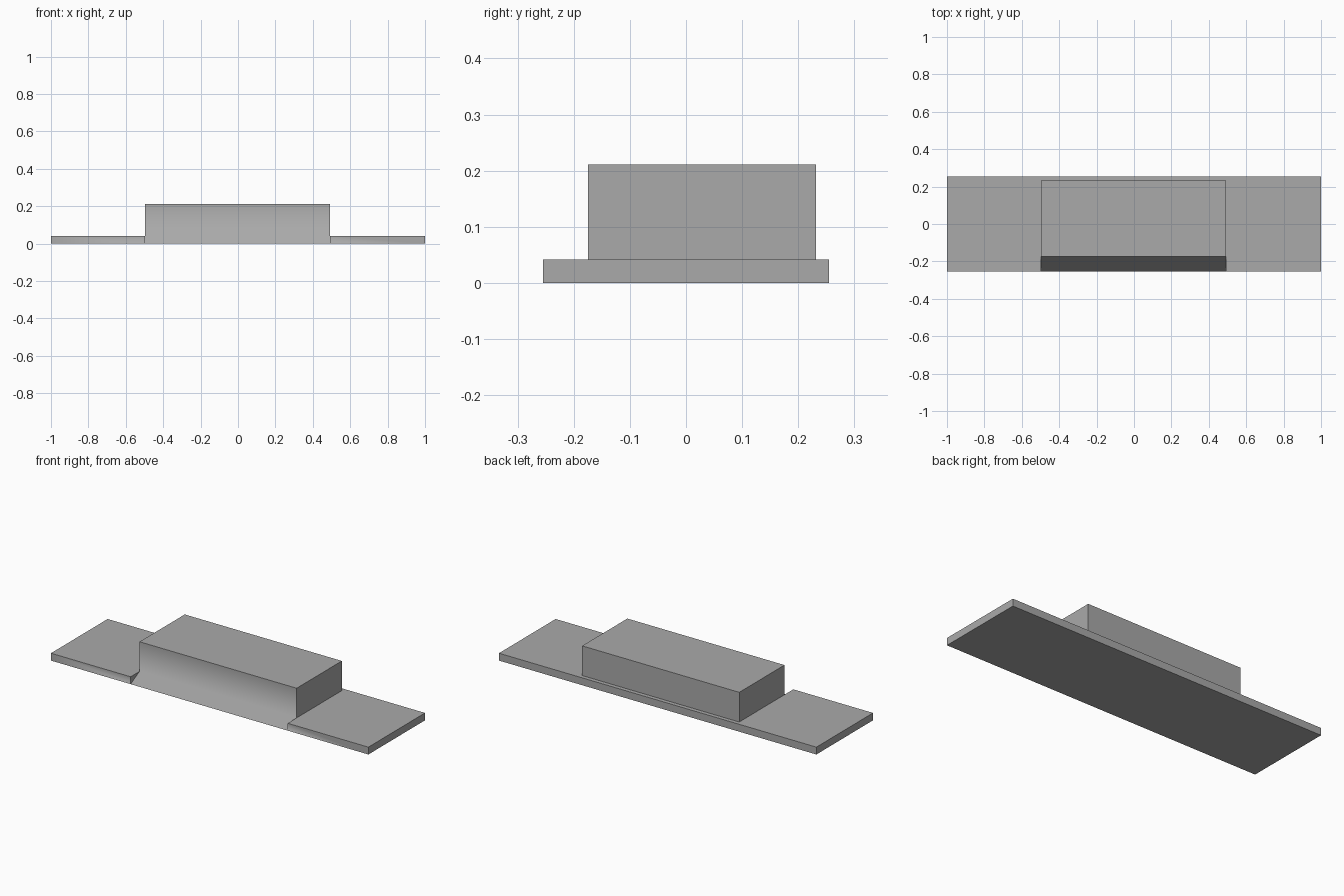
import bpy, bmesh, math

cube = bpy.data.objects.get("Cube")
if cube:
    bpy.data.objects.remove(cube, do_unlink=True)

mat = bpy.data.materials.new("mid_grey")
mat.use_nodes = True
grey = (0.4, 0.4, 0.4, 1)
mat.diffuse_color = grey
mat.node_tree.nodes["Principled BSDF"].inputs["Base Color"].default_value = grey


def prism(name, profile, x0, x1):
    """Extrude a (y, z) profile along x."""
    bm = bmesh.new()
    face = bm.faces.new([bm.verts.new((x0, y, z)) for y, z in profile])
    out = bmesh.ops.extrude_face_region(bm, geom=[face])
    moved = [v for v in out["geom"] if isinstance(v, bmesh.types.BMVert)]
    bmesh.ops.translate(bm, verts=moved, vec=(x1 - x0, 0, 0))
    bmesh.ops.recalc_face_normals(bm, faces=bm.faces)
    mesh = bpy.data.meshes.new(name)
    bm.to_mesh(mesh)
    bm.free()
    mesh.materials.append(mat)
    obj = bpy.data.objects.new(name, mesh)
    bpy.context.collection.objects.link(obj)
    return obj


def rect(y0, y1, z0, z1):
    return [(y0, z0), (y1, z0), (y1, z1), (y0, z1)]


def combine(target, tool, operation):
    mod = target.modifiers.new(operation.lower(), 'BOOLEAN')
    mod.operation, mod.object, mod.solver = operation, tool, 'EXACT'
    bpy.context.view_layer.objects.active = target
    bpy.ops.object.modifier_apply(modifier=mod.name)
    bpy.data.objects.remove(tool, do_unlink=True)


DEPTH, PLATE, TOP = 0.255, 0.042, 0.211
LEFT, RIGHT, FRONT, BACK = 0.492, -0.498, -0.175, 0.232

# Base plate with a sloping notch in its front edge
body = prism("base_with_block", rect(-DEPTH, DEPTH, 0, PLATE), -1, 1)
run = -DEPTH - FRONT
notch = prism("notch_cutter", [(FRONT, PLATE), (FRONT + 2 * run, -PLATE),
                               (FRONT + 2 * run, TOP), (FRONT, TOP)], RIGHT, LEFT)
combine(body, notch, 'DIFFERENCE')

# Raised block behind the notch
block = prism("raised_block", rect(FRONT, BACK, PLATE / 2, TOP), RIGHT, LEFT)
# Seat the block's lower front edge on the top of the slope
for v in block.data.vertices:
    if v.co.z < PLATE:
        v.co.z = PLATE
combine(body, block, 'UNION')

# Soften the crease between block front and slope, keep square edges sharp
bpy.ops.object.select_all(action='DESELECT')
body.select_set(True)
bpy.context.view_layer.objects.active = body
bpy.ops.object.shade_smooth_by_angle(angle=math.radians(70))
